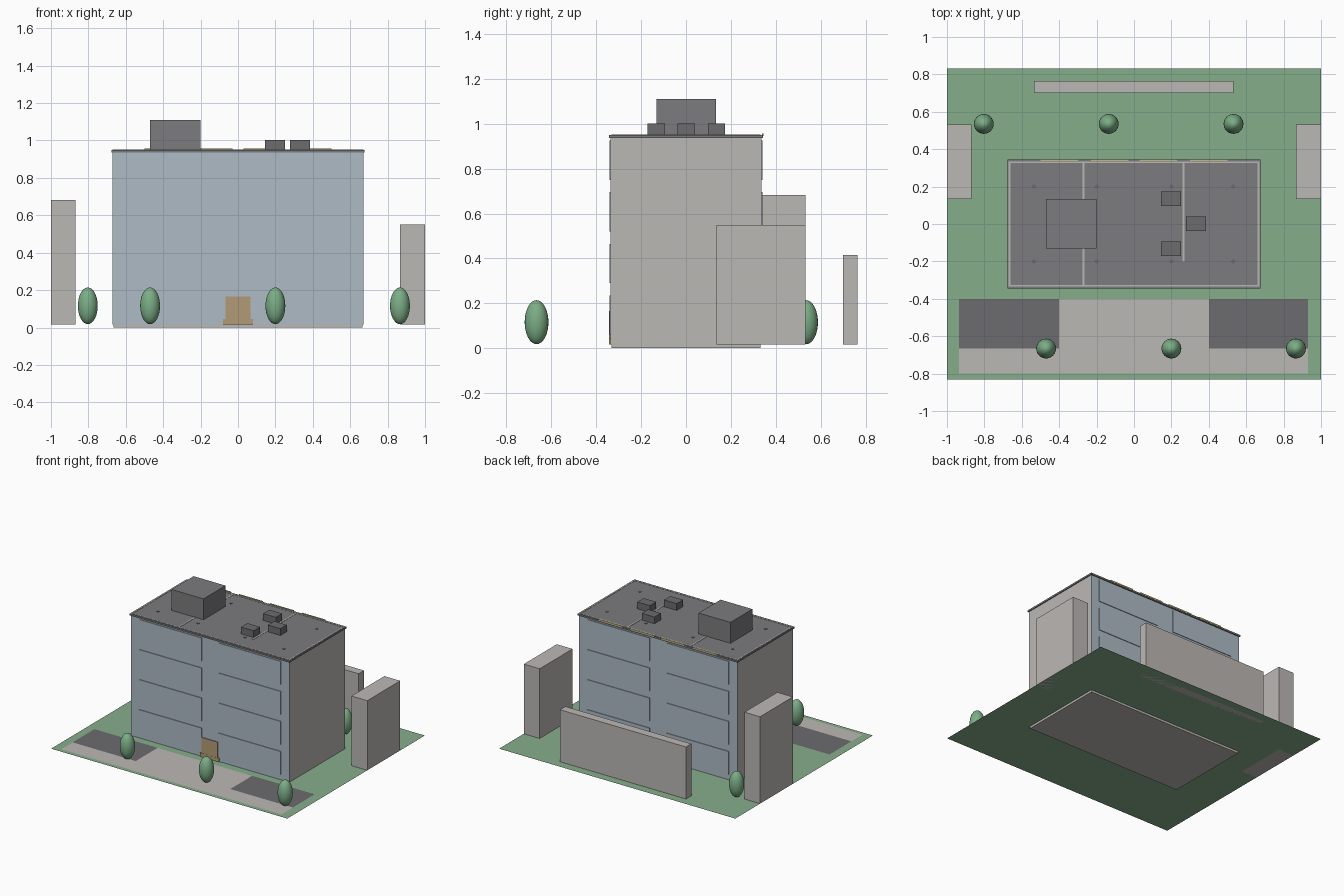
import bpy, bmesh

if "Cube" in bpy.data.objects:
    bpy.data.objects.remove(bpy.data.objects["Cube"])

G = 0.017  # lawn level


def mat(name, rgb):
    m = bpy.data.materials.new(name)
    m.diffuse_color = (*rgb, 1)
    m.use_nodes = True
    m.node_tree.nodes["Principled BSDF"].inputs["Base Color"].default_value = m.diffuse_color
    return m


GRASS = mat("grass", (0.24, 0.42, 0.26))
LEAF = mat("leaf", (0.20, 0.42, 0.24))
GLASS = mat("glass", (0.42, 0.50, 0.56))
TIMBER = mat("timber", (0.45, 0.33, 0.18))
YELLOW = mat("warm_trim", (0.55, 0.48, 0.22))
DARK = mat("dark_grey", (0.15, 0.15, 0.16))
ROOF = mat("roof_grey", (0.20, 0.20, 0.21))
STONE = mat("stone", (0.50, 0.48, 0.46))


def finish(name, bm, m):
    me = bpy.data.meshes.new(name)
    bm.to_mesh(me)
    bm.free()
    ob = bpy.data.objects.new(name, me)
    bpy.context.collection.objects.link(ob)
    me.materials.append(m)
    return ob


def boxes(name, m, *extents):
    """One object made of boxes, each (x0, x1, y0, y1, z0, z1)."""
    bm = bmesh.new()
    for x0, x1, y0, y1, z0, z1 in extents:
        for v in bmesh.ops.create_cube(bm, size=1)["verts"]:
            v.co = (x1 if v.co.x > 0 else x0,
                    y1 if v.co.y > 0 else y0,
                    z1 if v.co.z > 0 else z0)
    return finish(name, bm, m)


def sheet(name, m, x0, x1, y0, y1, z):
    bm = bmesh.new()
    bm.faces.new([bm.verts.new(p) for p in
                  ((x0, y0, z), (x1, y0, z), (x1, y1, z), (x0, y1, z))])
    return finish(name, bm, m)


# Site surfaces
sheet("lawn", GRASS, -1, 1, -0.832, 0.832, G)
sheet("forecourt", STONE, -0.935, 0.93, -0.8, -0.4, G + 0.001)
sheet("left_parking", DARK, -0.935, -0.4, -0.665, -0.4, G + 0.002)
sheet("right_parking", DARK, 0.4, 0.93, -0.665, -0.4, G + 0.002)

# Main block: base and walls
boxes("base", STONE, (-0.665, 0.665, -0.332, 0.332, 0, 0.03))
boxes("walls", STONE, (-0.67, 0.67, -0.334, 0.334, G, 0.938))

# Glazed front and back, with raised panels per floor
for side, s in (("front", -1), ("back", 1)):
    boxes(side + "_glazing", GLASS,
          (-0.67, 0.67, *sorted((s * 0.33, s * 0.336)), G, 0.938))
    panels = []
    for floor in range(4):
        z = 0.06 + 0.23 * floor
        for x in (-0.6, 0.07):
            panels.append((x, x + 0.53, *sorted((s * 0.334, s * 0.341)), z, z + 0.175))
    boxes(side + "_window_panels", GLASS, *panels)

# Entrance
boxes("entrance_door", TIMBER, (-0.067, 0.067, -0.343, -0.33, G, 0.165))
boxes("entrance_step", TIMBER, (-0.08, 0.08, -0.344, -0.33, G, 0.045))

# Roof slab, pale edge lines and dividers
boxes("roof", ROOF, (-0.677, 0.677, -0.344, 0.344, 0.937, 0.95))
boxes("roof_edge_lines", STONE,
      (-0.67, 0.67, -0.333, -0.325, 0.948, 0.952),
      (-0.67, 0.67, 0.325, 0.333, 0.948, 0.952),
      (-0.67, -0.661, -0.325, 0.325, 0.948, 0.952),
      (0.661, 0.67, -0.325, 0.325, 0.948, 0.952))
boxes("roof_dividers", STONE,
      (-0.275, -0.265, -0.325, 0.325, 0.948, 0.952),
      (0.26, 0.27, -0.2, 0.325, 0.948, 0.952))
boxes("roof_back_trim", YELLOW,
      *[(x, x + 0.2, 0.338, 0.346, 0.945, 0.956) for x in (-0.5, -0.23, 0.03, 0.3)])

# Roof drains
bm = bmesh.new()
for x in (-0.535, -0.2, 0.2, 0.53):
    for y in (-0.2, 0.2):
        c = bmesh.ops.create_cone(bm, cap_ends=True, segments=12, radius1=0.011,
                                  radius2=0.011, depth=0.004)
        bmesh.ops.translate(bm, verts=c["verts"], vec=(x, y, 0.951))
finish("roof_drains", bm, DARK)

# Rooftop plant
boxes("plant_room", ROOF, (-0.47, -0.2, -0.132, 0.134, 0.945, 1.11))
for i, (x, y) in enumerate(((0.145, 0.097), (0.278, -0.037), (0.145, -0.171))):
    boxes(f"roof_unit_{i + 1}", DARK, (x, x + 0.107, y, y + 0.077, 0.945, 1.002))

# Neighbouring blocks
boxes("left_neighbour", STONE, (-1, -0.868, 0.135, 0.533, G, 0.682))
boxes("right_neighbour", STONE, (0.866, 1, 0.135, 0.533, G, 0.55))
boxes("back_neighbour", STONE, (-0.535, 0.532, 0.7, 0.765, G, 0.415))

# Trees
trees = [(-0.47, -0.666), (0.2, -0.666), (0.866, -0.666),
         (-0.803, 0.535), (-0.135, 0.535), (0.532, 0.535)]
for i, (x, y) in enumerate(trees):
    bm = bmesh.new()
    bmesh.ops.create_uvsphere(bm, u_segments=24, v_segments=16, radius=1)
    bmesh.ops.scale(bm, verts=bm.verts, vec=(0.053, 0.053, 0.098))
    tree = finish(f"tree_{i + 1}", bm, LEAF)
    tree.location = (x, y, 0.116)
    tree.data.polygons.foreach_set("use_smooth", [True] * len(tree.data.polygons))
